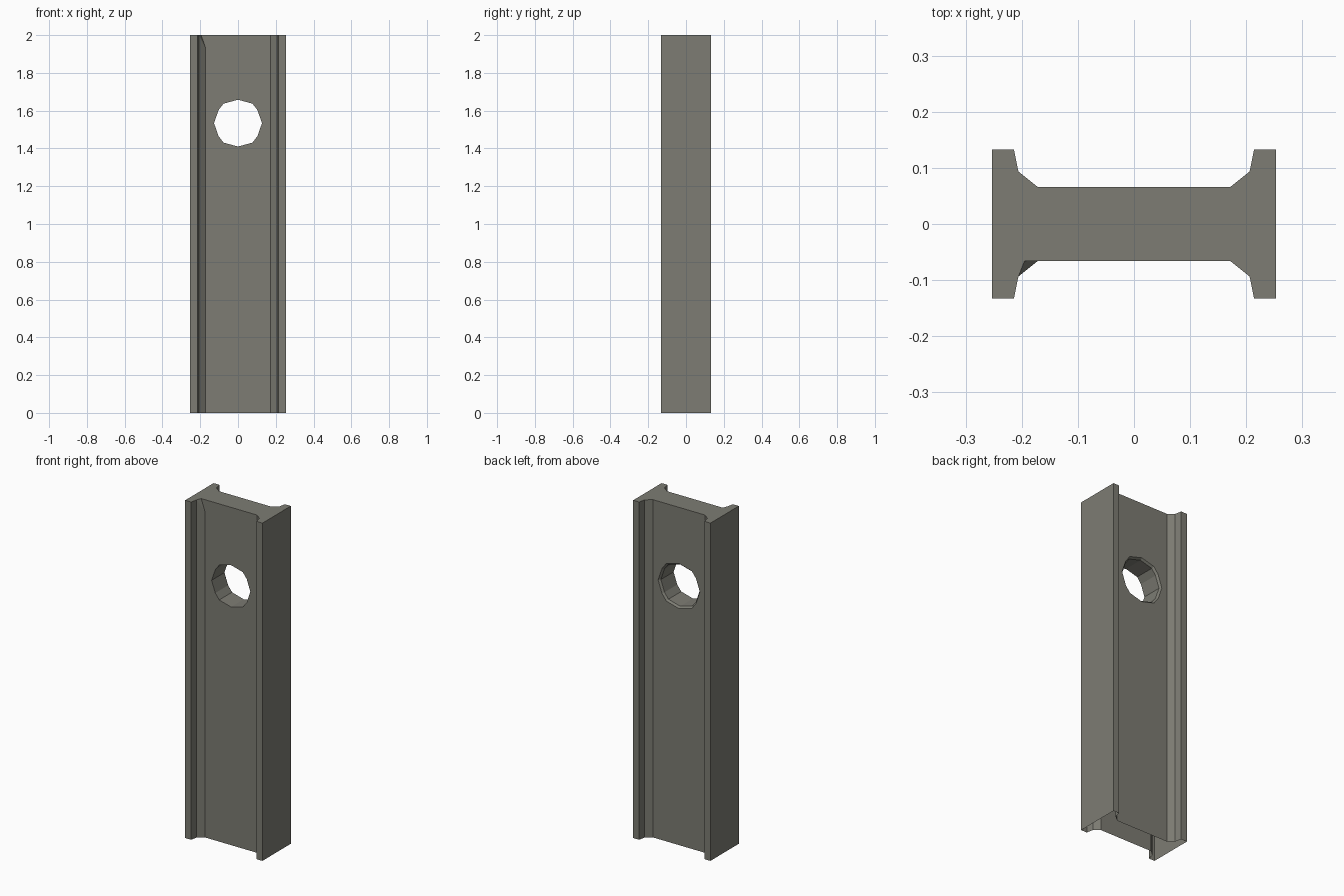
import bpy, bmesh

if "Cube" in bpy.data.objects:
    bpy.data.objects.remove(bpy.data.objects["Cube"])

steel = bpy.data.materials.new("grey_steel")
steel.diffuse_color = (0.205, 0.202, 0.172, 1)
steel.use_nodes = True
steel.node_tree.nodes["Principled BSDF"].inputs["Base Color"].default_value = steel.diffuse_color


def loft(name, rings):
    """Closed solid from matching rings of points."""
    bm = bmesh.new()
    loops = [[bm.verts.new(p) for p in ring] for ring in rings]
    n = len(loops[0])
    for a, b in zip(loops, loops[1:]):
        for i in range(n):
            j = (i + 1) % n
            bm.faces.new((a[i], a[j], b[j], b[i]))
    bm.faces.new(loops[0][::-1])
    bm.faces.new(loops[-1])
    bmesh.ops.recalc_face_normals(bm, faces=bm.faces[:])
    mesh = bpy.data.meshes.new(name)
    bm.to_mesh(mesh)
    bm.free()
    ob = bpy.data.objects.new(name, mesh)
    bpy.context.collection.objects.link(ob)
    mesh.materials.append(steel)
    return ob


def mirror4(quarter):
    """Mirror a quarter outline, given from the +x side round to the +y side."""
    half = quarter + [(-x, y) for x, y in reversed(quarter)]
    full = half + [(x, -y) for x, y in reversed(half)]
    return [p for i, p in enumerate(full) if p != full[i - 1]]


# I-beam with sloped fillets between web and flanges
profile = mirror4([(0.253, 0.133), (0.214, 0.133), (0.206, 0.0935), (0.171, 0.0655)])
beam = loft("beam", [[(x, y, z) for x, y in profile] for z in (0, 2)])

# chipped fillet at the top of the front left corner
bm = bmesh.new()
bm.from_mesh(beam.data)
bm.verts.ensure_lookup_table()
edge = next(e for e in bm.edges
            if all(abs(v.co.x + 0.171) < 1e-4 and v.co.y < 0 for v in e.verts))
top = max(edge.verts, key=lambda v: v.co.z)
_, chip = bmesh.utils.edge_split(edge, top, 0.035)
chip.co.z = 1.93
top.co.x = -0.195
for face in list(chip.link_faces):
    bmesh.ops.triangulate(bm, faces=[face])
bm.to_mesh(beam.data)
bm.free()

# twelve-sided hole, slightly flared at the back face
hole = mirror4([(0.127, 0), (0.103, 0.069), (0.077, 0.103), (0, 0.124)])
rings = [[(x * s, y, 1.534 + z * s) for x, z in hole]
         for y, s in ((-0.1, 1), (0.054, 1), (0.0656, 1.08), (0.1, 1.08))]
cutter = loft("hole_cutter", rings)
cutter.hide_render = True
mod = beam.modifiers.new("hole", 'BOOLEAN')
mod.operation = 'DIFFERENCE'
mod.solver = 'EXACT'
mod.object = cutter
bpy.context.view_layer.objects.active = beam
beam.select_set(True)
bpy.ops.object.modifier_apply(modifier="hole")
bpy.data.objects.remove(cutter)

# open underside
bm = bmesh.new()
bm.from_mesh(beam.data)
under = [f for f in bm.faces if all(v.co.z < 1e-4 for v in f.verts)]
bmesh.ops.delete(bm, geom=under, context='FACES_ONLY')
bm.to_mesh(beam.data)
bm.free()
